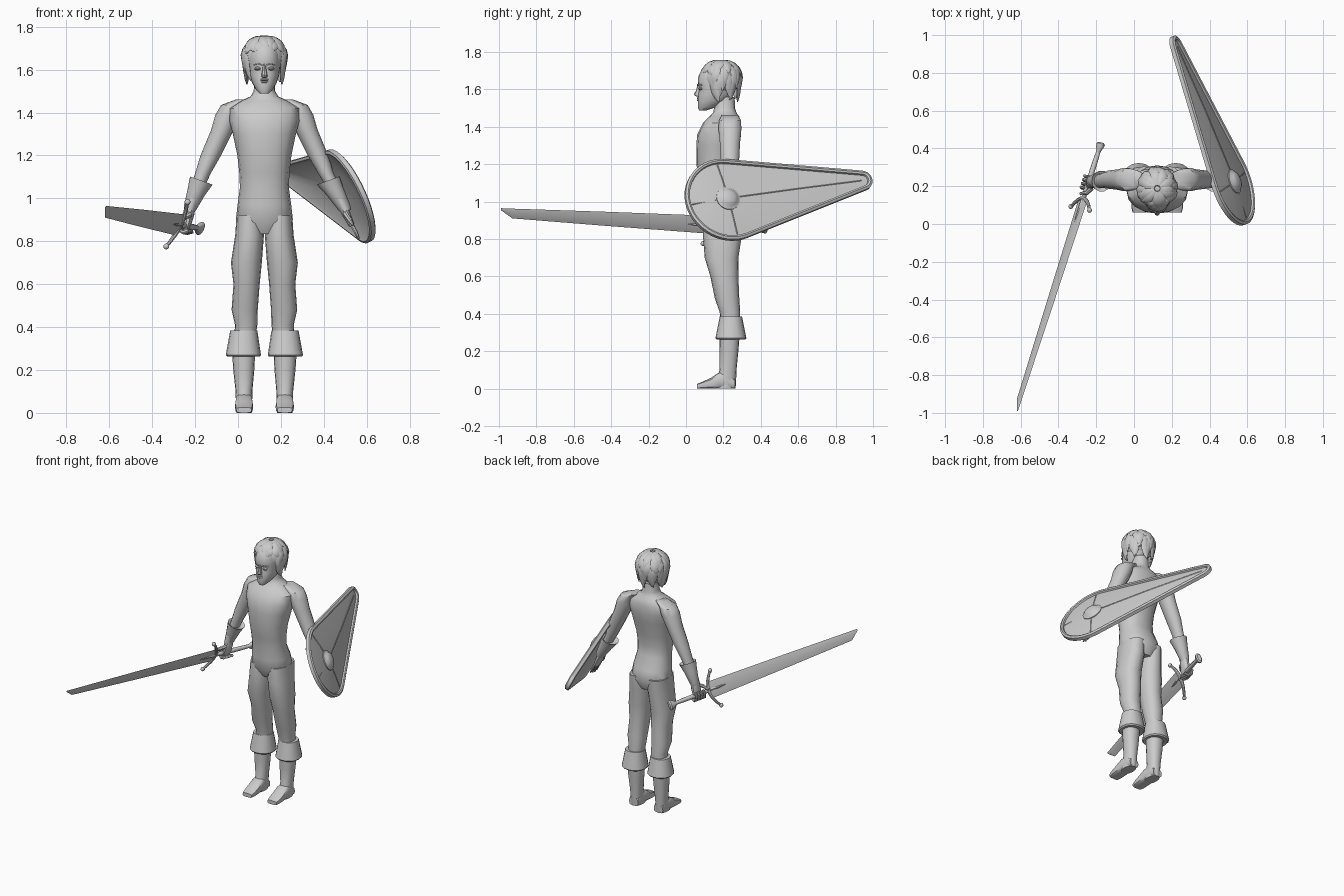
import bpy, bmesh, random
from math import sin, cos, pi, radians, acos
from mathutils import Vector

random.seed(4)
if "Cube" in bpy.data.objects:
    bpy.data.objects.remove(bpy.data.objects["Cube"], do_unlink=True)

grey = bpy.data.materials.new("plain_grey")
grey.use_nodes = True
grey.diffuse_color = (0.6, 0.6, 0.6, 1)
grey.node_tree.nodes["Principled BSDF"].inputs["Base Color"].default_value = grey.diffuse_color
parts = []
CX = 0.123  # middle of the body
Z = Vector((0, 0, 1))
Y = Vector((0, 1, 0))


def skin(name, strips):
    """Join one or more stacks of rings into a capped mesh object."""
    bm = bmesh.new()
    for rings in strips:
        loops = [[bm.verts.new(p) for p in ring] for ring in rings]
        n = len(loops[0])
        for a, b in zip(loops, loops[1:]):
            for i in range(n):
                j = (i + 1) % n
                bm.faces.new((a[i], a[j], b[j], b[i]))
        bm.faces.new(loops[0])
        bm.faces.new(loops[-1])
    bmesh.ops.recalc_face_normals(bm, faces=bm.faces)
    mesh = bpy.data.meshes.new(name)
    bm.to_mesh(mesh)
    bm.free()
    mesh.materials.append(grey)
    obj = bpy.data.objects.new(name, mesh)
    bpy.context.collection.objects.link(obj)
    parts.append(obj)
    return obj


def power(v, e):
    return (1 if v >= 0 else -1) * abs(v) ** e


def sweep(sections, n=12, axis=None, ref=Y, e=1.0):
    """Rings from (point, radius across, radius along ref)."""
    pts = [Vector(s[0]) for s in sections]
    rings = []
    for i, (p, (_, ra, rb)) in enumerate(zip(pts, sections)):
        t = axis or (pts[min(i + 1, len(pts) - 1)] - pts[max(i - 1, 0)])
        t = t.normalized()
        r = ref(p) if callable(ref) else ref
        a = t.cross(r).normalized()
        b = a.cross(t)
        rings.append([p + a * ra * power(cos(k * 2 * pi / n), e) + b * rb * power(sin(k * 2 * pi / n), e)
                      for k in range(n)])
    return rings


def stack(rows, x=0.0, side=1, n=16, e=0.9):
    """Level rings from (offset, z, half width, front y, back y)."""
    return sweep([((x + side * d, (f + b) / 2, z), w, (b - f) / 2) for d, z, w, f, b in rows], n, Z, Y, e)


def ball(centre, rx, ry, rz, n=12, m=7):
    c = Vector(centre)
    steps = [pi * (i + 0.08) / (m + 0.16) for i in range(m + 1)]
    return sweep([(c + Z * rz * cos(p), rx * sin(p), ry * sin(p)) for p in steps], n, Z)


# Torso and neck
skin("torso", [stack([
    (0, .835, .09, .12, .28), (0, .90, .133, .085, .31), (0, .97, .125, .08, .295),
    (0, 1.05, .114, .08, .255), (0, 1.12, .117, .07, .25), (0, 1.2, .126, .055, .262),
    (0, 1.3, .147, .055, .285), (0, 1.36, .163, .06, .295), (0, 1.42, .165, .09, .295),
    (0, 1.455, .11, .125, .285), (0, 1.475, .065, .145, .27), (0, 1.5, .05, .15, .262),
    (0, 1.56, .047, .155, .26)], CX)])

# Legs, boots and folded boot cuffs
for side, word in ((-1, "right"), (1, "left")):
    skin(word + "_leg", [stack([
        (.07, .92, .06, .095, .305), (.069, .83, .067, .09, .3), (.084, .7, .072, .1, .28),
        (.083, .6, .061, .13, .28), (.092, .48, .061, .155, .285), (.085, .41, .052, .18, .29),
        (.09, .36, .05, .185, .29)], CX, side)])
    skin(word + "_boot_cuff", [stack([
        (.094, .385, .05, .19, .29), (.096, .385, .063, .18, .3), (.098, .27, .082, .157, .323),
        (.097, .262, .076, .165, .315), (.097, .268, .05, .19, .28)], CX, side)])
    skin(word + "_boot", [stack([
        (.097, .3, .055, .178, .288), (.096, .2, .049, .18, .28), (.095, .1, .039, .18, .27),
        (.095, .04, .038, .16, .268), (.095, 0, .036, .15, .265)], CX, side),
        sweep([((CX + side * .095, y, h / 2), w, h / 2) for y, h, w in (
            (.262, .05, .034), (.22, .09, .038), (.175, .085, .04), (.13, .056, .043),
            (.085, .036, .041), (.06, .026, .035))], 12, -Y, Z, .55)])

    # Arm with flared glove cuff
    def arm(d, z):
        return CX + side * (d + (max(0, 1.1 - z) * .18 if side > 0 else 0))
    skin(word + "_arm", [sweep([((arm(d, z), .235 - max(0, 1.2 - z) * .06, z), w, h) for d, z, w, h in (
        (.10, 1.462, .03, .045), (.15, 1.435, .052, .06), (.168, 1.39, .06, .063),
        (.195, 1.32, .053, .056), (.25, 1.2, .048, .049), (.285, 1.12, .037, .04),
        (.325, 1.02, .03, .035), (.35, .945, .026, .03))], 14, Z)])
    skin(word + "_glove_cuff", [sweep([((arm(d, z), .227, z), w, w) for d, z, w in (
        (.298, 1.07, .036), (.294, 1.083, .056), (.317, 1.03, .043), (.347, .955, .03),
        (.352, .94, .024))], 14, Vector((side * .36, 0, -1)))])

# Right hand, closed around the grip
pommel = Vector((-.177, .42, .86))
tip = Vector((-.627, -.99, .94))
aim = (tip - pommel).normalized()
wide = Vector((.45, 0, .88))
wide = (wide - aim * wide.dot(aim)).normalized()
flat = aim.cross(wide)
if flat.x > 0:
    flat = -flat
hold = pommel + aim * .215
fist = [sweep([((-.222, .225, .96), .024, .03), ((-.228, .222, .925), .024, .037),
               ((-.236, .218, .885), .02, .04), ((-.245, .215, .85), .012, .03)], 10)]
for k in range(4):
    base = hold + aim * (k - 1.5) * .021
    turn = [(base + wide * .032 * sin(a) - flat * .032 * cos(a), .011 - .001 * i, .011 - .001 * i)
            for i, a in enumerate([radians(-20 - 50 * j) for j in range(5)])]
    fist.append(sweep(turn, 7, None, aim))
fist.append(sweep([((-.225, .19, .925), .014, .014), ((-.25, .165, .912), .012, .012),
                   ((-.285, .16, .895), .008, .008)], 8, None, Z))
skin("right_hand", fist)

# Left hand, open behind the shield
palm = [sweep([((.49, .225, .96), .022, .028), ((.508, .22, .92), .019, .04),
               ((.53, .215, .875), .014, .04)], 10)]
for k in range(4):
    y = .183 + k * .021
    palm.append(sweep([((.525, y, .885), .01, .01), ((.548, y - .004, .845), .009, .009),
                       ((.562, y - .007, .808 + .006 * abs(k - 1)), .005, .005)], 7))
palm.append(sweep([((.5, .19, .93), .013, .013), ((.52, .16, .9), .011, .011), ((.535, .15, .875), .006, .006)], 7, None, Z))
skin("left_hand", palm)

# Sword
guard = pommel + aim * .3
skin("sword_blade", [sweep([(guard + aim * s + wide * o, t, w) for s, o, t, w in (
    (0, 0, .008, .054), (.6, 0, .006, .042), (1.12, 0, .005, .029), (1.18, .022, .002, .006))], 4, aim, wide)])
skin("sword_langet", [sweep([(guard + aim * s, t, w) for s, t, w in (
    (0, .013, .012), (.1, .011, .008), (.17, .004, .002))], 6, aim, wide)])
skin("sword_grip", [sweep([(pommel + aim * s, r, r) for s, r in (
    (.02, .011), (.1, .014), (.2, .015), (.3, .012))], 10, aim, wide)])
skin("sword_pommel", [sweep([(pommel + aim * s, a, b) for s, a, b in (
    (-.012, .012, .024), (-.004, .019, .034), (.012, .018, .03), (.035, .012, .014), (.05, .011, .011))], 12, aim, wide)])
cross = [(guard + wide * .115 * q + aim * .055 * q * q, .008 + .005 * (1 - abs(q)), .008 + .005 * (1 - abs(q)))
         for q in [i / 4 for i in range(-4, 5)]]
skin("sword_guard", [sweep(cross, 8, None, flat)] +
     [ball(cross[i][0], .014, .014, .014, 8, 5) for i in (0, -1)])

# Shield: a teardrop made of a large and a small arc
mid = Vector((.515, .22, 1.01))
u = Vector((-.37, .92, .13)).normalized()
v = Vector((-.36, -.19, .91))
v = (v - u * u.dot(v)).normalized()
out = u.cross(v)
BIG, SMALL, REACH = .235, .055, .785


def place(x, y, h):
    return mid + u * x + v * y + out * h


def teardrop(inset, s, h):
    a = acos((BIG - SMALL) / REACH)
    ring = []
    for r, x, start, end, n in ((BIG, 0, a, 2 * pi - a, 28), (SMALL, REACH, -a, a, 10)):
        for i in range(n + 1):
            t = start + (end - start) * i / n
            ring.append(place(s * (x + (r - inset) * cos(t)), s * (r - inset) * sin(t), h))
    return ring


skin("shield", [[teardrop(*row) for row in (
    (.025, .02, .02), (.025, .5, .016), (.025, 1, .002), (.022, 1, .013), (.012, 1, .017), (0, 1, .01),
    (0, 1, -.012), (.012, 1, -.017), (.025, 1, -.01), (.025, .5, .004), (.025, .02, .008))]])
skin("shield_boss", [sweep([(place(0, 0, h), r, r) for h, r in (
    (.008, .066), (.023, .066), (.026, .056), (.038, .046), (.046, .028), (.049, .006))], 20, out, u)])
skin("shield_ridges", [
    sweep([(place(x, 0, h), .003, .003) for x, h in ((-.205, .003), (0, .021), (.4, .016), (.78, .003))], 4, u, out),
    sweep([(place(0, y, h), .003, .003) for y, h in ((-.205, .003), (-.1, .016), (0, .021), (.1, .016), (.205, .003))], 4, v, out)])

# Head with nose, eyes, brows and lips
skin("head", [stack([
    (0, 1.488, .02, .07, .11), (0, 1.505, .038, .063, .16), (0, 1.54, .058, .063, .22),
    (0, 1.575, .069, .064, .25), (0, 1.605, .073, .071, .262), (0, 1.63, .075, .063, .27),
    (0, 1.67, .073, .066, .27), (0, 1.71, .062, .085, .255), (0, 1.735, .04, .12, .23)], CX, 1, 20)])
skin("nose", [stack([(0, 1.628, .006, .06, .08), (0, 1.6, .009, .056, .08), (0, 1.575, .014, .043, .08),
                     (0, 1.566, .014, .047, .08), (0, 1.562, .008, .058, .08)], CX, 1, 8)])
face = [ball((CX, .066, z), .02, .009, .006, 10, 5) for z in (1.553, 1.543)]
for side in (-1, 1):
    face.append(ball((CX + side * .031, .078, 1.605), .016, .012, .009, 10, 5))
    face.append(sweep([((CX + side * x, y, z), .004, .004) for x, y, z in (
        (.012, .064, 1.622), (.032, .07, 1.628), (.05, .085, 1.622))], 6, None, Z))
skin("eyes_brows_and_lips", face)

# Hair: a cap covered by layered locks
crown = Vector((CX, .188, 1.657))
skin("hair_cap", [ball(crown, .098, .104, .09, 20, 10)])


def outward(p):
    return (p - crown).normalized()


locks = []
for layer, (begin, finish, count) in enumerate(((70, 150, 16), (38, 112, 15), (8, 75, 11))):
    for k in range(count):
        az = 2 * pi * (k + .5 * layer) / count + random.uniform(-.08, .08)
        front = -sin(az)
        stop = finish + random.uniform(-10, 10)
        if front > .62:
            stop = min(stop, random.uniform(70, 84))
            if layer == 0:
                continue
        rows = []
        for i in range(6):
            t = i / 5
            f = radians(begin + (stop - begin) * t)
            low = max(0, -cos(f))
            r = sin(f) if low == 0 else 1 - .2 * low
            lift = 1 + .03 * layer + .03 * t
            a = az + .3 * t * t * (1 if k % 2 else -.6)
            p = crown + Vector((.098 * r * cos(a), .104 * r * sin(a), (.092 if low == 0 else .13) * cos(f))) * lift
            w = (.012, .022, .026, .024, .016, .003)[i]
            rows.append((p, w, .3 * w + .002))
        locks.append(sweep(rows, 6, None, outward))
skin("hair_locks", locks)

# Smooth shading with crisp edges
bpy.ops.object.select_all(action="DESELECT")
for obj in parts:
    obj.select_set(True)
bpy.context.view_layer.objects.active = parts[0]
bpy.ops.object.shade_smooth_by_angle(angle=radians(40))
